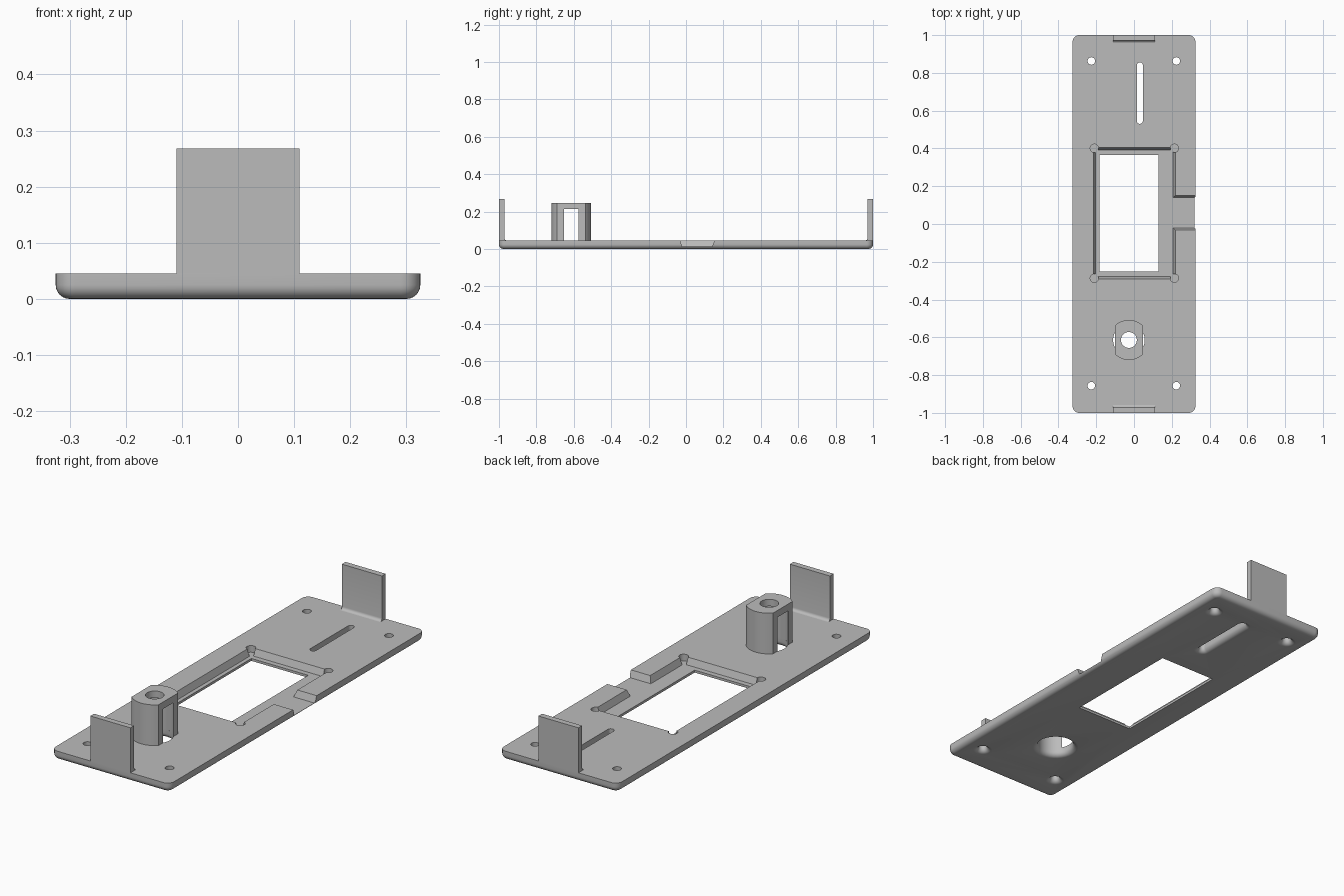
import bpy, bmesh
from math import pi, sin, cos, sqrt, radians

if "Cube" in bpy.data.objects:
    bpy.data.objects.remove(bpy.data.objects["Cube"])

TOP = 0.045      # plate thickness
FLOOR = 0.012    # pocket floor height
FILLET = 0.025   # rounding under the plate
POST = (-0.027, -0.614)

grey = bpy.data.materials.new("plain_grey")
grey.use_nodes = True
grey.diffuse_color = (0.5, 0.5, 0.5, 1)
grey.node_tree.nodes["Principled BSDF"].inputs["Base Color"].default_value = (0.5, 0.5, 0.5, 1)


def make_object(name, bm):
    bmesh.ops.recalc_face_normals(bm, faces=bm.faces)
    mesh = bpy.data.meshes.new(name)
    bm.to_mesh(mesh)
    bm.free()
    mesh.materials.append(grey)
    obj = bpy.data.objects.new(name, mesh)
    bpy.context.collection.objects.link(obj)
    return obj


def outline(cx, cy, hx, hy, r=0, steps=8):
    """Rectangle with rounded corners; becomes a circle or a slot at full radius."""
    if r == 0:
        return [(cx + sx * hx, cy + sy * hy) for sx, sy in ((1, 1), (-1, 1), (-1, -1), (1, -1))]
    pts = []
    for q, (sx, sy) in enumerate(((1, 1), (-1, 1), (-1, -1), (1, -1))):
        for i in range(steps + 1):
            a = (q + i / steps) * pi / 2
            pts.append((cx + sx * (hx - r) + r * cos(a), cy + sy * (hy - r) + r * sin(a)))
    return pts


def loft(name, rings):
    """Skin a stack of (outline, z) rings and cap both ends."""
    bm = bmesh.new()
    loops = [[bm.verts.new((x, y, z)) for x, y in pts] for pts, z in rings]
    n = len(loops[0])
    for low, high in zip(loops, loops[1:]):
        for i in range(n):
            j = (i + 1) % n
            bm.faces.new((low[i], low[j], high[j], high[i]))
    bm.faces.new(loops[0][::-1])
    bm.faces.new(loops[-1])
    bmesh.ops.remove_doubles(bm, verts=bm.verts, dist=1e-5)
    return make_object(name, bm)


def block(x0, x1, y0, y1, z0, z1):
    pts = outline((x0 + x1) / 2, (y0 + y1) / 2, (x1 - x0) / 2, (y1 - y0) / 2)
    return loft("cutter", [(pts, z0), (pts, z1)])


def round_steps(f, n=6):
    """(offset, z) pairs of a quarter round that starts at z = 0."""
    return [(f - f * sin(pi / 2 * i / n), f - f * cos(pi / 2 * i / n)) for i in range(n + 1)]


def rounded_hole(cx, cy, hx, hy, f, top):
    """Round hole or slot that flares out at the underside."""
    def ring(o):
        return outline(cx, cy, hx + o, hy + o, min(hx, hy) + o)
    rings = [(ring(f), -0.02)] + [(ring(o), z) for o, z in round_steps(f)] + [(ring(0), top)]
    return loft("cutter", rings)


def cut(target, cutters):
    for c in cutters:
        mod = target.modifiers.new("cut", 'BOOLEAN')
        mod.operation = 'DIFFERENCE'
        mod.solver = 'EXACT'
        mod.object = c
    result = bpy.data.meshes.new_from_object(
        target.evaluated_get(bpy.context.evaluated_depsgraph_get()))
    target.modifiers.clear()
    target.data = result
    for c in cutters:
        bpy.data.objects.remove(c)


# Base plate with a rounded underside
def plate_ring(o):
    return outline(0, 0, 0.325 - o, 1 - o, 0.035 - o)

plate = loft("base_plate", [(plate_ring(o), z) for o, z in round_steps(FILLET)]
             + [(plate_ring(0), TOP)])

# Pocket with sloped walls and corner reliefs
slope, above = 0.012, 0.005
px, py, phx, phy = 0.002, 0.057, 0.217, 0.347
grow = slope * (TOP + above - FLOOR) / (TOP - FLOOR)
cutters = [loft("cutter", [
    (outline(px, py, phx - slope, phy - slope), FLOOR),
    (outline(px, py, phx - slope + grow, phy - slope + grow), TOP + above)])]
for sx in (-1, 1):
    for sy in (-1, 1):
        pts = outline(px + sx * 0.212, py + sy * 0.344, 0.022, 0.022, 0.022)
        cutters.append(loft("cutter", [(pts, FLOOR), (pts, TOP + above)]))

# Side channel leading out of the pocket
cutters.append(loft("cutter", [
    (outline(0.29, 0.06, 0.11, 0.092 - slope), FLOOR),
    (outline(0.29, 0.06, 0.11, 0.092 - slope + grow), TOP + above)]))

# Window, slot, screw holes and post bore
cutters.append(block(-0.183, 0.129, -0.252, 0.366, -0.02, 0.1))
cutters.append(rounded_hole(0.031, 0.693, 0.016, 0.163, FILLET, 0.1))
for x in (-0.226, 0.224):
    for y in (-0.856, 0.863):
        cutters.append(rounded_hole(x, y, 0.02, 0.02, FILLET, 0.1))
cutters.append(rounded_hole(*POST, 0.084, 0.084, FILLET, 0.1))
cut(plate, cutters)

# Hollow post with two flat, open sides
def disc(r):
    return outline(*POST, r, r, r, 12)

post = loft("hollow_post", [(disc(0.106), TOP), (disc(0.106), 0.247)])
flat = 0.074
cut(post, [
    loft("cutter", [(disc(0.084), 0), (disc(0.084), 0.213)]),
    loft("cutter", [(disc(0.042), 0.1), (disc(0.042), 0.3)]),
    block(POST[0] + flat, 0.3, -0.9, -0.3, 0, 0.4),
    block(-0.3, POST[0] - flat, -0.9, -0.3, 0, 0.4)])


# Upright end tabs with a small fillet on the inner foot
def tab(name, side):
    inner, r, top = 0.971, 0.014, 0.268
    profile = [(1, TOP), (1, top), (inner, top)]
    profile += [(inner - o, TOP + z) for o, z in reversed(round_steps(r, 4))]
    bm = bmesh.new()
    face = bm.faces.new([bm.verts.new((-0.11, side * y, z)) for y, z in profile])
    grown = bmesh.ops.extrude_face_region(bm, geom=[face])["geom"]
    verts = [v for v in grown if isinstance(v, bmesh.types.BMVert)]
    bmesh.ops.translate(bm, verts=verts, vec=(0.22, 0, 0))
    # keep the starting face so that the tab is closed
    if not face.is_valid:
        bmesh.ops.holes_fill(bm, edges=bm.edges)
    return make_object(name, bm)


parts = [plate, post, tab("front_tab", -1), tab("rear_tab", 1)]

# Smooth the rounds, keep hard edges
bpy.ops.object.select_all(action='DESELECT')
for p in parts:
    p.select_set(True)
bpy.context.view_layer.objects.active = plate
bpy.ops.object.shade_smooth_by_angle(angle=radians(30))
